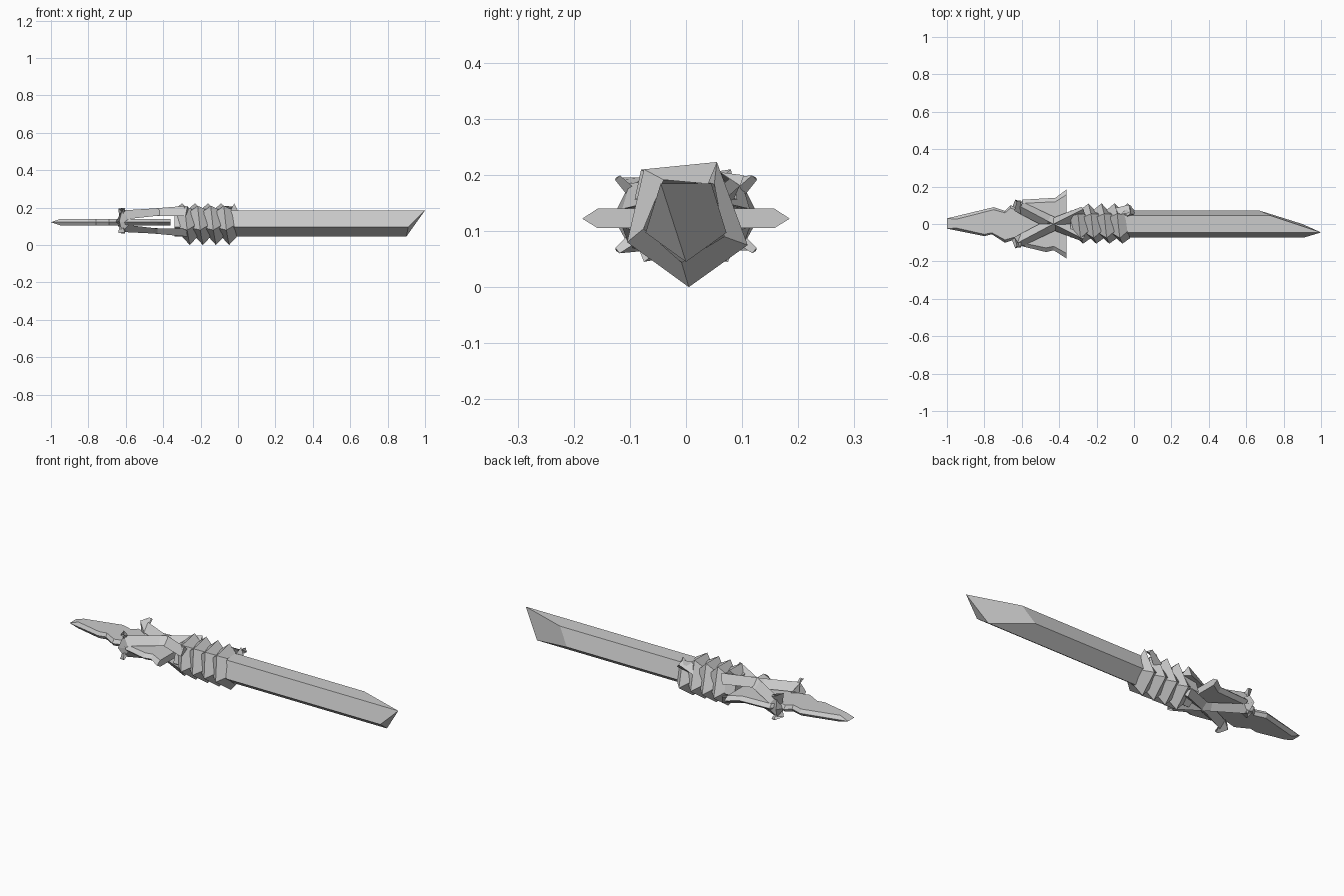
import bpy, bmesh
from mathutils import Vector as V

if "Cube" in bpy.data.objects:
    bpy.data.objects.remove(bpy.data.objects["Cube"])


def build(name, sections, extra_caps=None):
    """Loft closed sections into a flat-shaded solid."""
    bm = bmesh.new()
    rings = [[bm.verts.new(p) for p in s] for s in sections]
    n = len(rings[0])
    for a, b in zip(rings, rings[1:]):
        for i in range(n):
            j = (i + 1) % n
            bm.faces.new((a[i], a[j], b[j], b[i]))
    bm.faces.new(rings[0])
    if extra_caps:
        for f in extra_caps:
            bm.faces.new([rings[-1][i] for i in f])
    else:
        bm.faces.new(rings[-1])
    bmesh.ops.recalc_face_normals(bm, faces=bm.faces)
    me = bpy.data.meshes.new(name)
    bm.to_mesh(me)
    bm.free()
    ob = bpy.data.objects.new(name, me)
    bpy.context.collection.objects.link(ob)
    return ob


def cord(name, bases, peaks, widths):
    """Triangular cord: flat base on the path, ridge at the peaks."""
    secs = []
    for i, (b, p, w) in enumerate(zip(bases, peaks, widths)):
        t = bases[min(i + 1, len(bases) - 1)] - bases[max(i - 1, 0)]
        side = t.cross(p - b).normalized() * w
        secs.append([b - side, p, b + side])
    return build(name, secs)


# Pentagonal handle with an obliquely cut end
penta = [(-.045, .185), (.045, .185), (.072, .097), (0, .045), (-.072, .097)]
tip_x = [1.0, .73, .67, .90, .91]
build("handle",
      [[(-.34, y, z) for y, z in penta],
       [(x, y, z) for x, (y, z) in zip(tip_x, penta)]],
      [(0, 3, 4), (0, 1, 2, 3)])

# Flat notched stone blade with bevelled edges
outline = [(-1, .03), (-.75, .09), (-.69, .07), (-.66, .1), (-.62, .085),
           (-.595, .13), (-.42, .14), (-.36, .185), (-.36, -.185),
           (-.43, -.14), (-.47, -.15), (-.595, -.12), (-.63, -.08),
           (-.69, -.1), (-.76, -.055), (-.8, -.065), (-1, -.025)]


def blade_layer(z, inset):
    pts = []
    for x, y in outline:
        k = 1 - .15 * inset
        pts.append((x + (.05 * inset if x < -.9 else 0), y * k, z))
    return pts


build("stone_blade", [blade_layer(.105, 1), blade_layer(.122, 0), blade_layer(.14, 1)])

# Helical cord binding around the handle
outer = [(-.075, .21), (.055, .223), (.11, .075), (.005, 0), (-.105, .08)]
order = [1, 0, 4, 3, 2]
bases, peaks = [], []
for i in range(21):
    c = order[i % 5]
    x = -.30 + .014 * i
    bases.append(V((x, *penta[c])))
    peaks.append(V((x, *outer[c])))
cord("handle_binding", bases, peaks, [.042] * 20 + [.02])

# Loose end of the binding
cord("binding_tail",
     [V((-.09, .07, .15)), V((-.02, .1, .19))],
     [V((-.08, .05, .21)), V((-.02, .06, .205))], [.02, .012])

# Two crossing straps, each looping through a blade notch
for s, label in ((1, "left"), (-1, "right")):
    b = [V((-.27, -.065 * s, .165)), V((-.46, .015 * s, .155)),
         V((-.60, .085 * s, .143)), V((-.625, .09 * s, .122)),
         V((-.60, .085 * s, .102)), V((-.46, .015 * s, .09)),
         V((-.27, -.065 * s, .08))]
    p = [V((-.27, -.08 * s, .21)), V((-.46, .015 * s, .195)),
         V((-.62, .10 * s, .185)), V((-.635, .13 * s, .125)),
         V((-.62, .10 * s, .07)), V((-.46, .015 * s, .062)),
         V((-.27, -.075 * s, .045))]
    cord("cross_strap_" + label, b, p, [.03, .035, .032, .03, .032, .035, .03])
    # Pointed knot ends beside the notch
    for z0, z1 in ((.13, .195), (.115, .065)):
        cord("knot_end_" + label,
             [V((-.615, .06 * s, z0)), V((-.605, .122 * s, z1))],
             [V((-.64, .07 * s, z1)), V((-.625, .125 * s, z1))], [.022, .006])
